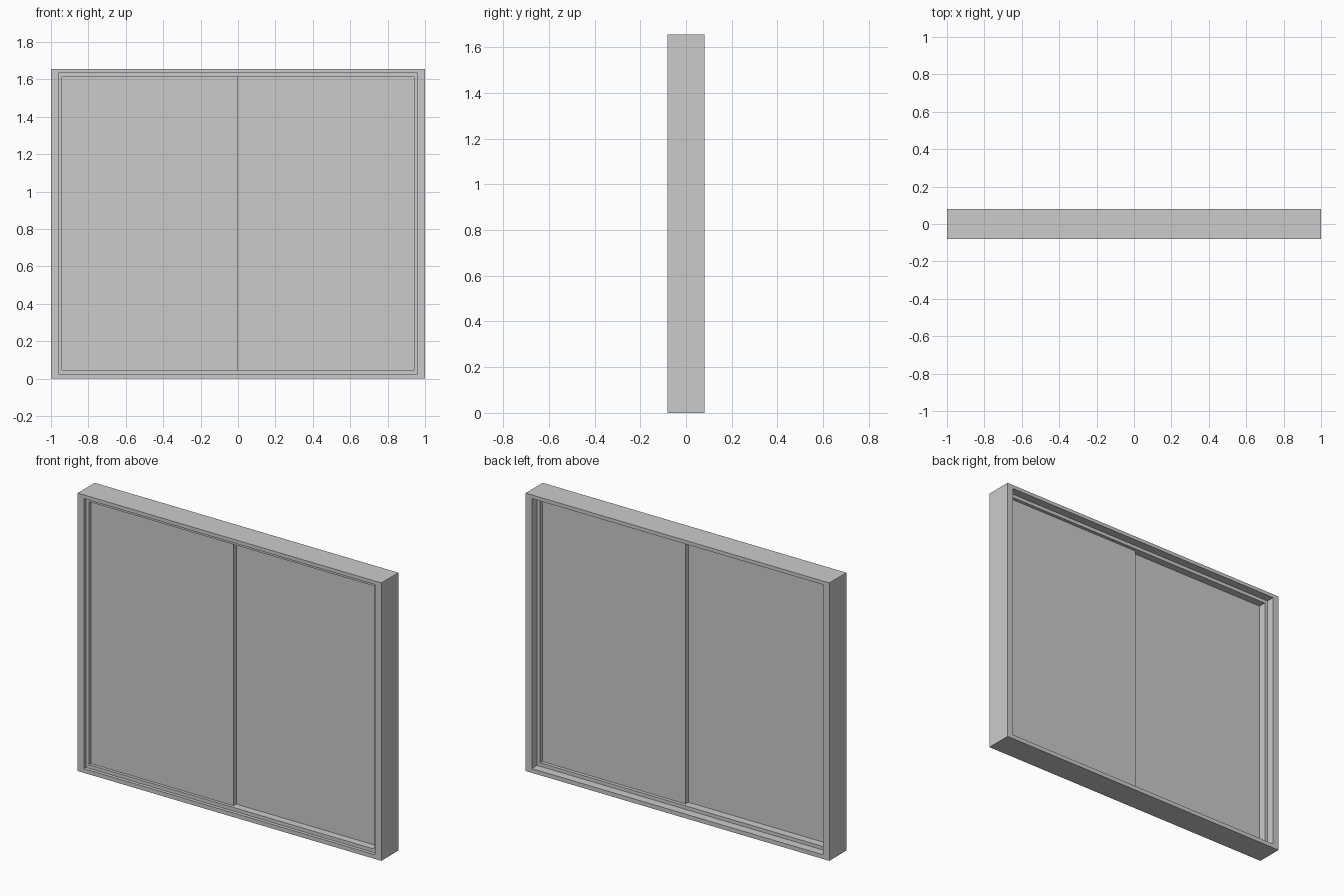
import bpy, bmesh

if "Cube" in bpy.data.objects:
    bpy.data.objects.remove(bpy.data.objects["Cube"])

H = 1.655  # overall height


def ring(name, outer, inner, y0, y1):
    """Rectangular ring; outer/inner are (half width, z low, z high)."""
    bm = bmesh.new()

    def loop(r, y):
        w, a, b = r
        return [bm.verts.new(p) for p in ((-w, y, a), (w, y, a), (w, y, b), (-w, y, b))]

    loops = [loop(outer, y0), loop(outer, y1), loop(inner, y1), loop(inner, y0)]
    for k in range(4):
        p, q = loops[k], loops[(k + 1) % 4]
        for i in range(4):
            j = (i + 1) % 4
            bm.faces.new((p[i], p[j], q[j], q[i]))
    finish(bm, name)


def box(name, x0, x1, y0, y1, z0, z1):
    bm = bmesh.new()
    bmesh.ops.create_cube(bm, size=1)
    for v in bm.verts:
        v.co = ((x0 + x1) / 2 + v.co.x * (x1 - x0),
                (y0 + y1) / 2 + v.co.y * (y1 - y0),
                (z0 + z1) / 2 + v.co.z * (z1 - z0))
    finish(bm, name)


def finish(bm, name):
    bmesh.ops.recalc_face_normals(bm, faces=bm.faces[:])
    me = bpy.data.meshes.new(name)
    bm.to_mesh(me)
    bm.free()
    bpy.context.collection.objects.link(bpy.data.objects.new(name, me))


opening = (0.96, 0.025, H - 0.022)
track = (0.94, 0.046, H - 0.043)

# Outer frame and the narrower track inside it
ring("outer_frame", (1.0, 0.0, H), opening, -0.08, 0.08)
ring("inner_track", opening, track, -0.06, 0.03)

# Two sliding panels, the left one in front of the right one
box("left_panel", -0.94, 0.0, -0.042, -0.016, track[1], track[2])
box("right_panel", -0.004, 0.94, -0.016, 0.01, track[1], track[2])
